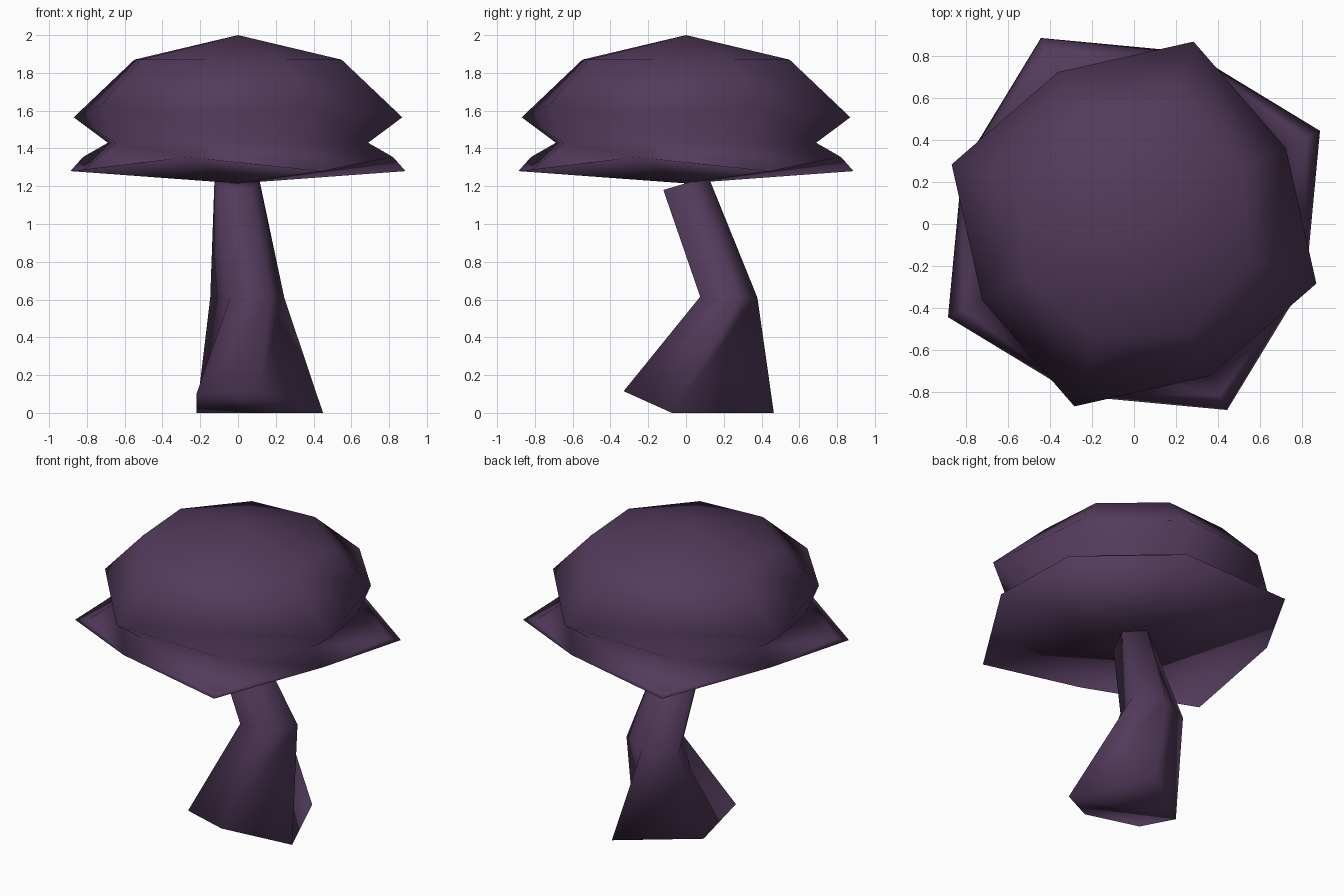
import bpy, bmesh, math

if "Cube" in bpy.data.objects:
    bpy.data.objects.remove(bpy.data.objects["Cube"])

purple = bpy.data.materials.new("dusky purple")
purple.diffuse_color = (0.085, 0.043, 0.105, 1)
purple.use_nodes = True
purple.node_tree.nodes["Principled BSDF"].inputs["Base Color"].default_value = purple.diffuse_color


def finish(bm, name):
    bmesh.ops.recalc_face_normals(bm, faces=bm.faces)
    for f in bm.faces:
        f.smooth = True
    mesh = bpy.data.meshes.new(name)
    bm.to_mesh(mesh)
    bm.free()
    mesh.materials.append(purple)
    obj = bpy.data.objects.new(name, mesh)
    bpy.context.collection.objects.link(obj)
    return obj


def bridge(bm, a, b):
    n = len(a)
    for i in range(n):
        j = (i + 1) % n
        bm.faces.new((a[i], a[j], b[j], b[i]))


def fan(bm, ring, tip):
    for i, v in enumerate(ring):
        bm.faces.new((v, ring[(i + 1) % len(ring)], tip))


# Mushroom cap: eight-sided rings whose even and odd corners differ
def cap_ring(bm, even, odd):
    ring = []
    for i in range(8):
        r, z = odd if i % 2 else even
        a = math.radians(90 * (i // 2) + (26.6 if i % 2 else -18.1))
        ring.append(bm.verts.new((r * math.cos(a), r * math.sin(a), z)))
    return ring


bm = bmesh.new()
crown = cap_ring(bm, (0.577, 1.87), (0.577, 1.87))
brow = cap_ring(bm, (0.915, 1.565), (0.81, 1.63))
waist = cap_ring(bm, (0.725, 1.43), (0.725, 1.43))
skirt = cap_ring(bm, (0.863, 1.355), (0.91, 1.287))
fan(bm, crown, bm.verts.new((0, 0, 2.0)))
for upper, lower in ((crown, brow), (brow, waist), (waist, skirt)):
    bridge(bm, upper, lower)

# Pointed lip at the four skirt corners, then the shallow underside
rim = list(skirt)
for i in range(1, 8, 2):
    a = math.radians(90 * (i // 2) + 26.6)
    rim[i] = bm.verts.new((0.992 * math.cos(a), 0.992 * math.sin(a), 1.28))
    for j in (i - 1, (i + 1) % 8):
        bm.faces.new((skirt[j], skirt[i], rim[i]))
fan(bm, rim, bm.verts.new((0, 0, 1.215)))
finish(bm, "mushroom_cap")

# Bent five-sided stem with a tilted foot
sections = [
    [(0.22, 0.465, 0), (-0.22, 0.13, 0), (-0.22, -0.21, 0.10),
     (0.11, -0.33, 0.115), (0.45, -0.075, 0)],
    [(0.06, 0.378, 0.61), (-0.147, 0.284, 0.61), (-0.04, 0.08, 0.615),
     (0.17, 0.075, 0.615), (0.245, 0.275, 0.61)],
    [(0.0, 0.125, 1.235), (-0.125, 0.03, 1.225), (-0.075, -0.12, 1.18),
     (0.06, -0.12, 1.18), (0.115, 0.03, 1.225)],
]
bm = bmesh.new()
rings = [[bm.verts.new(p) for p in s] for s in sections]
for a, b in zip(rings, rings[1:]):
    bridge(bm, a, b)
bm.faces.new(rings[0])
bm.faces.new(rings[-1])
finish(bm, "stem")
